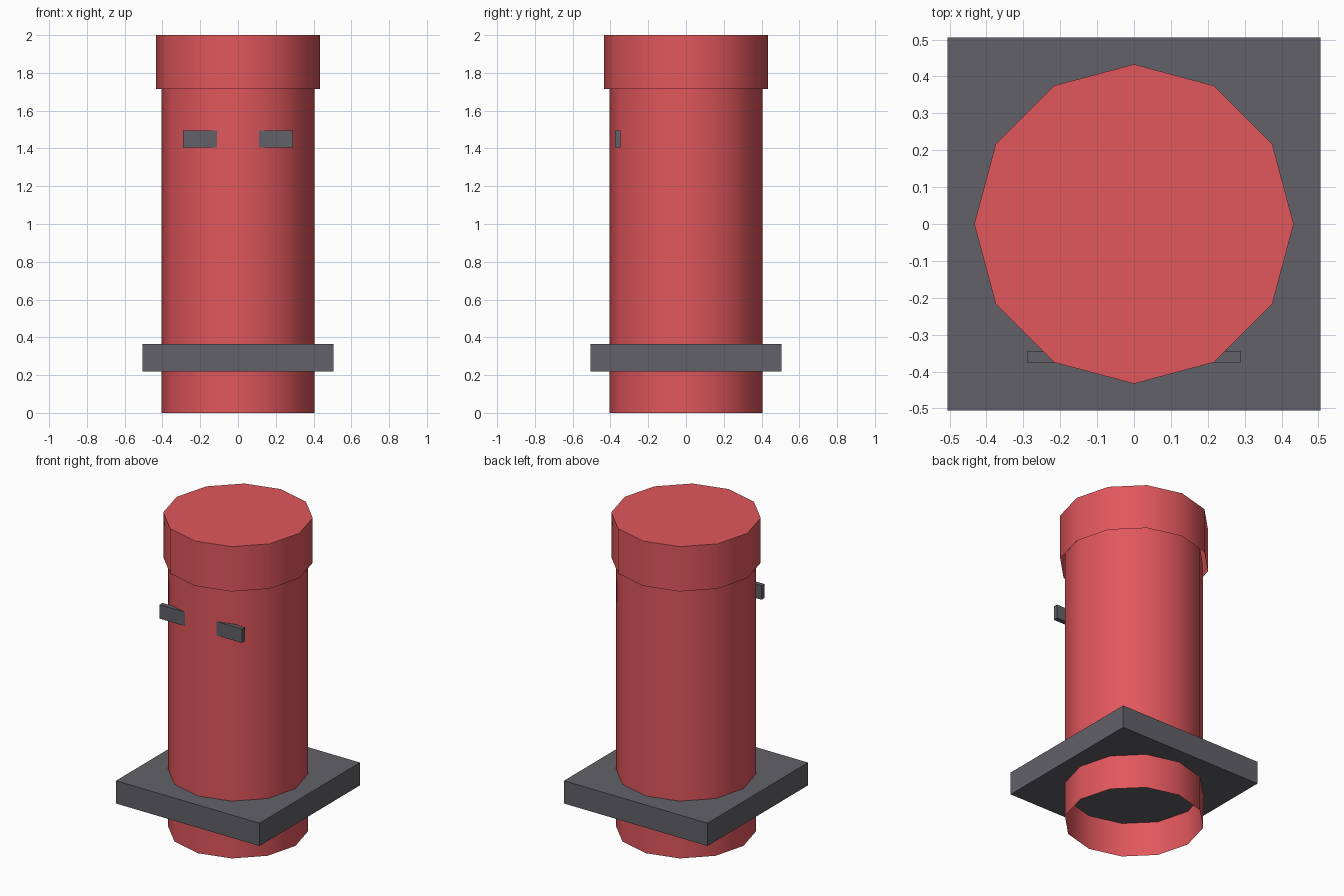
import bpy
import bmesh
import math
from mathutils import Matrix, Vector

default = bpy.data.objects.get("Cube")
if default:
    bpy.data.objects.remove(default, do_unlink=True)


def make_material(name, colour):
    mat = bpy.data.materials.new(name)
    mat.use_nodes = True
    mat.diffuse_color = colour
    mat.node_tree.nodes["Principled BSDF"].inputs["Base Color"].default_value = colour
    return mat


red = make_material("soft red", (0.75, 0.095, 0.108, 1))
grey = make_material("slate grey", (0.12, 0.12, 0.138, 1))


def add_object(name, bm, mat):
    mesh = bpy.data.meshes.new(name)
    bm.to_mesh(mesh)
    bm.free()
    mesh.materials.append(mat)
    obj = bpy.data.objects.new(name, mesh)
    bpy.context.collection.objects.link(obj)
    return obj


def tube(name, radius, bottom, top, mat):
    """Twelve-sided smooth cylinder with a closed top and an open bottom."""
    bm = bmesh.new()
    place = Matrix.Translation((0, 0, (bottom + top) / 2))
    bmesh.ops.create_cone(bm, cap_ends=True, segments=12, radius1=radius,
                          radius2=radius, depth=top - bottom, matrix=place)
    bm.normal_update()
    lower = [f for f in bm.faces if f.normal.z < -0.5]
    bmesh.ops.delete(bm, geom=lower, context="FACES_ONLY")
    obj = add_object(name, bm, mat)
    bpy.ops.object.select_all(action="DESELECT")
    obj.select_set(True)
    bpy.context.view_layer.objects.active = obj
    bpy.ops.object.shade_smooth_by_angle(angle=math.radians(40))
    return obj


def box(name, low, high, mat):
    low, high = Vector(low), Vector(high)
    bm = bmesh.new()
    place = Matrix.Translation((low + high) / 2) @ Matrix.Diagonal((*(high - low), 1))
    bmesh.ops.create_cube(bm, size=1, matrix=place)
    return add_object(name, bm, mat)


# Hollow column and its wider lid
tube("column", 0.405, 0, 1.75, red)
tube("lid", 0.433, 1.714, 2, red)

# Square collar around the foot
box("collar", (-0.506, -0.506, 0.22), (0.506, 0.506, 0.365), grey)

# Crossbar whose ends stick out of the front
box("crossbar", (-0.29, -0.375, 1.406), (0.29, -0.346, 1.495), grey)
